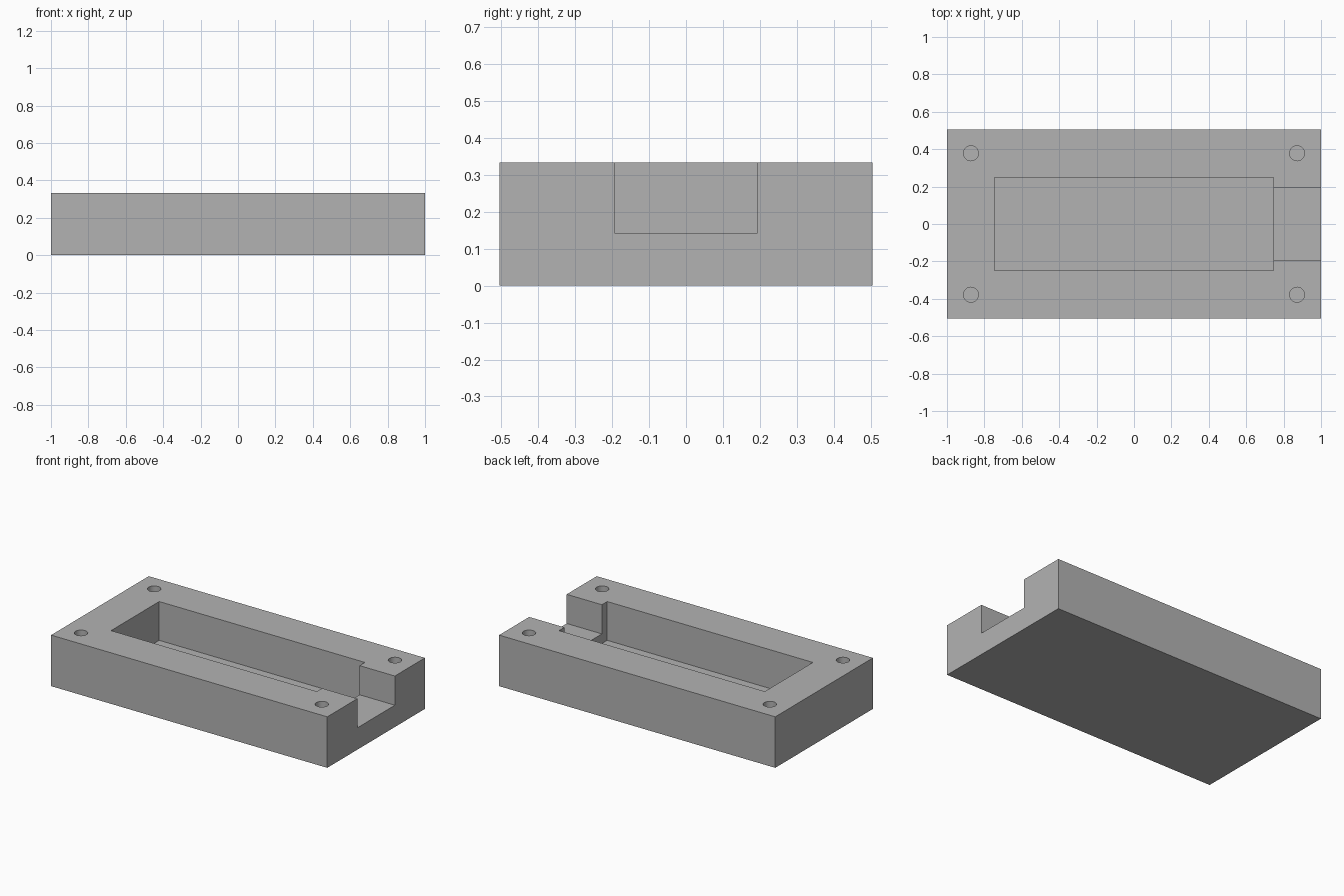
import bpy

default_cube = bpy.data.objects.get("Cube")
if default_cube:
    bpy.data.objects.remove(default_cube, do_unlink=True)

WIDTH, DEPTH, HEIGHT = 2.0, 1.01, 0.334
TOP = HEIGHT + 0.1          # cutters reach above the top face


def add_box(name, x0, x1, half_y, z0, z1):
    bpy.ops.mesh.primitive_cube_add(size=1, location=((x0 + x1) / 2, 0, (z0 + z1) / 2))
    box = bpy.context.object
    box.name = name
    box.scale = (x1 - x0, 2 * half_y, z1 - z0)
    bpy.ops.object.transform_apply(location=True, rotation=False, scale=True)
    return box


def cut(target, cutter):
    cutter.hide_render = True
    mod = target.modifiers.new(cutter.name, "BOOLEAN")
    mod.operation = "DIFFERENCE"
    mod.solver = "EXACT"
    mod.object = cutter
    bpy.ops.object.select_all(action="DESELECT")
    target.select_set(True)
    bpy.context.view_layer.objects.active = target
    bpy.ops.object.modifier_apply(modifier=mod.name)
    bpy.data.objects.remove(cutter, do_unlink=True)


# Solid block
body = add_box("enclosure_body", -WIDTH / 2, WIDTH / 2, DEPTH / 2, 0, HEIGHT)

# Rectangular pocket
cut(body, add_box("pocket_cutter", -0.745, 0.745, 0.249, 0.08, TOP))

# Shallower slot through the left end wall
cut(body, add_box("slot_cutter", 0.5, 1.1, 0.194, 0.143, TOP))

# Blind screw holes in the corners
HOLE_FLOOR = 0.08
for sx in (-1, 1):
    for sy in (-1, 1):
        bpy.ops.mesh.primitive_cylinder_add(
            vertices=32, radius=0.04, depth=TOP - HOLE_FLOOR,
            location=(sx * 0.872, sy * 0.378, (TOP + HOLE_FLOOR) / 2))
        hole = bpy.context.object
        hole.name = "screw_hole_cutter"
        cut(body, hole)

# Grey finish
grey = bpy.data.materials.new("plain_grey")
grey.use_nodes = True
color = (0.45, 0.45, 0.45, 1)
grey.diffuse_color = color
grey.node_tree.nodes["Principled BSDF"].inputs["Base Color"].default_value = color
body.data.materials.clear()
body.data.materials.append(grey)

bpy.ops.object.select_all(action="DESELECT")
body.select_set(True)
bpy.context.view_layer.objects.active = body
bpy.ops.object.shade_smooth_by_angle()
